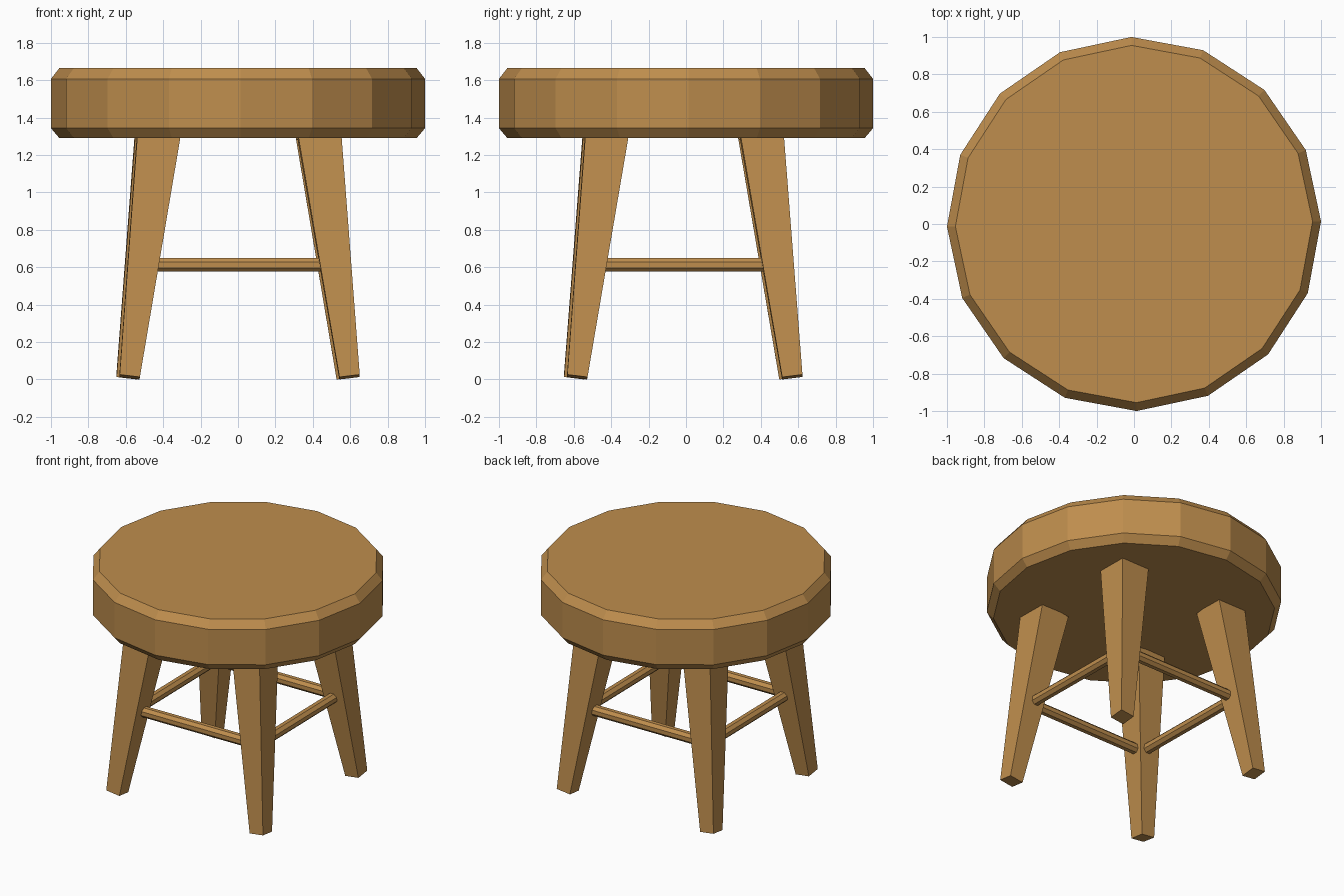
import bpy, bmesh, math
from mathutils import Vector, Matrix

if "Cube" in bpy.data.objects:
    bpy.data.objects.remove(bpy.data.objects["Cube"])

YAW = Matrix.Rotation(math.radians(0.8), 4, 'Z')   # whole stool is turned slightly
LEG_Y = -0.015                                     # legs sit a touch forward

wood = bpy.data.materials.new("warm wood")
wood.diffuse_color = (0.52, 0.27, 0.075, 1)
wood.use_nodes = True
wood.node_tree.nodes["Principled BSDF"].inputs["Base Color"].default_value = wood.diffuse_color


def finish(name, bm, sharp_ends=False):
    """Turn a bmesh into a smooth shaded wooden object."""
    bm.transform(YAW)
    bmesh.ops.recalc_face_normals(bm, faces=bm.faces)
    for f in bm.faces:
        f.smooth = True
    if sharp_ends:
        for f in bm.faces:
            if f.tag:
                f.smooth = False
                for e in f.edges:
                    e.smooth = False
    mesh = bpy.data.meshes.new(name)
    bm.to_mesh(mesh)
    bm.free()
    mesh.materials.append(wood)
    ob = bpy.data.objects.new(name, mesh)
    bpy.context.collection.objects.link(ob)
    return ob


def tapered_bar(name, a, b, r1, r2, sides):
    """Bar from a to b with its caps square to the axis."""
    a, b = Vector(a), Vector(b)
    axis = b - a
    bm = bmesh.new()
    bmesh.ops.create_cone(bm, cap_ends=True, segments=sides,
                          radius1=r1, radius2=r2, depth=axis.length)
    for f in bm.faces:
        f.tag = abs(f.normal.z) > 0.9
    # turn the section so flats face the axes, then aim it along the bar
    bm.transform(Matrix.Rotation(math.pi / sides, 4, 'Z'))
    turn = Vector((0, 0, 1)).rotation_difference(axis).to_matrix().to_4x4()
    bm.transform(Matrix.Translation((a + b) / 2) @ turn)
    return finish(name, bm, True)


# seat: 16-sided disc with chamfered rims
bm = bmesh.new()
profile = [(0.955, 1.29), (1.0, 1.343), (1.0, 1.607), (0.955, 1.665)]
rings = [[bm.verts.new((r * math.cos(i * math.tau / 16), r * math.sin(i * math.tau / 16), z))
          for i in range(16)] for r, z in profile]
for lo, hi in zip(rings, rings[1:]):
    for i in range(16):
        j = (i + 1) % 16
        bm.faces.new((lo[i], lo[j], hi[j], hi[i]))
for ring in (rings[0], rings[-1]):
    bm.faces.new(ring).tag = True
finish("seat", bm, True)

# four splayed square legs, thinner at the foot
for sx, side in ((-1, "left"), (1, "right")):
    for sy, end in ((-1, "front"), (1, "back")):
        tapered_bar(f"{end}_{side}_leg",
                    (sx * 0.588, sy * 0.575 + LEG_Y, 0.013),
                    (sx * 0.429, sy * 0.414 + LEG_Y, 1.31),
                    0.0545 * math.sqrt(2), 0.116 * math.sqrt(2), 4)

# four round stretchers joining the legs
Z, R = 0.612, 0.039
for s, a, b in ((-1, "front", "left"), (1, "back", "right")):
    y, x = s * 0.48 + LEG_Y, s * 0.50
    tapered_bar(f"{a}_stretcher", (-0.435, y, Z), (0.435, y, Z), R, R, 8)
    tapered_bar(f"{b}_stretcher", (x, -0.425 + LEG_Y, Z), (x, 0.425 + LEG_Y, Z), R, R, 8)
